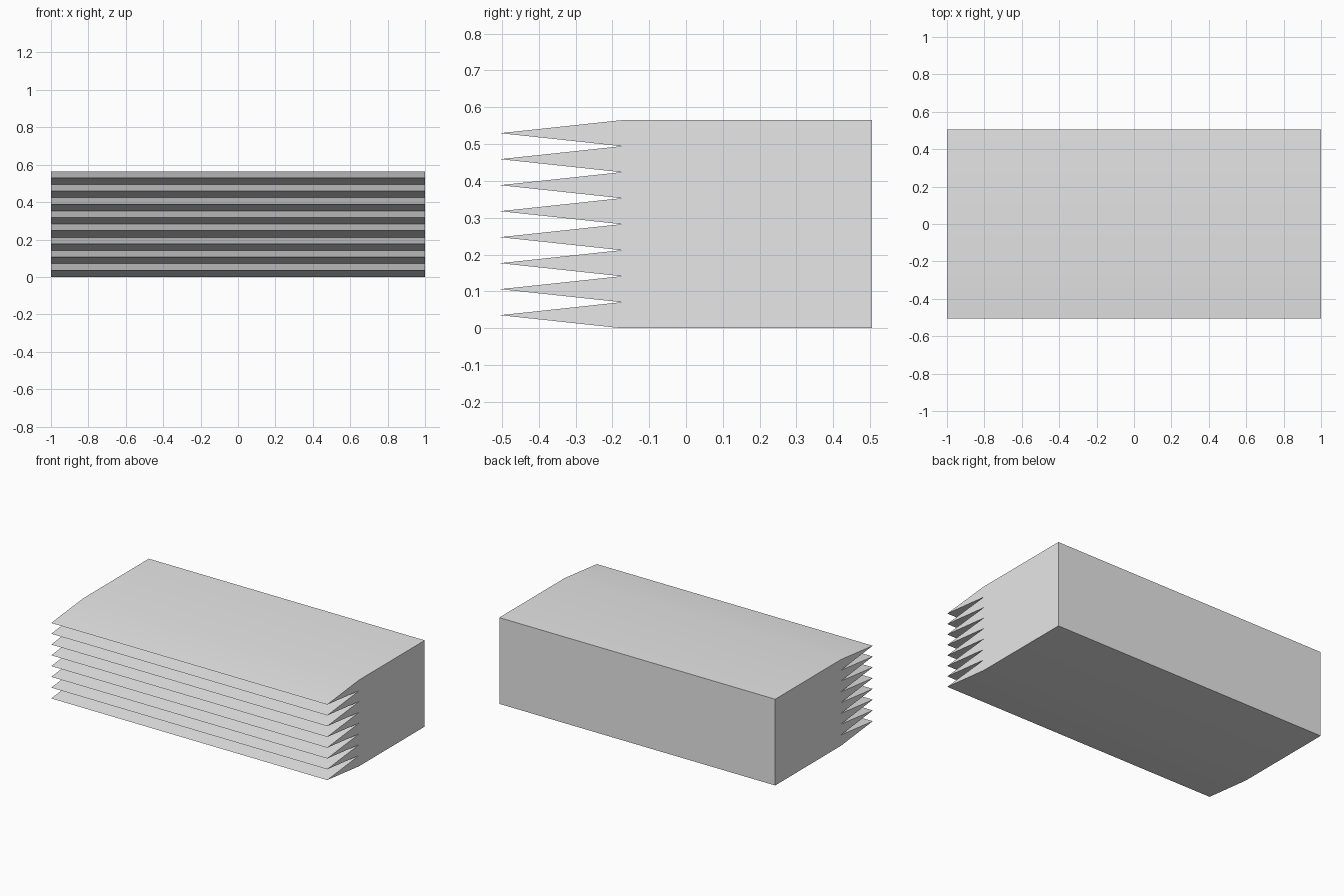
import bpy
import bmesh
import math

cube = bpy.data.objects.get("Cube")
if cube:
    bpy.data.objects.remove(cube, do_unlink=True)

WIDTH, HEIGHT = 2.0, 0.565
BACK, TIP, VALLEY = 0.505, -0.505, -0.175
TEETH = 8
PITCH = HEIGHT / TEETH

# Plain light grey
grey = bpy.data.materials.new("light_grey")
grey.use_nodes = True
colour = (0.8, 0.8, 0.8, 1.0)
grey.diffuse_color = colour
grey.node_tree.nodes["Principled BSDF"].inputs["Base Color"].default_value = colour

# Side profile: straight back, saw-toothed front
profile = [(BACK, HEIGHT), (BACK, 0.0), (VALLEY, 0.0)]
for i in range(TEETH):
    profile.append((TIP, (i + 0.5) * PITCH))
    profile.append((VALLEY, (i + 1) * PITCH))

# Extrude the profile across the width
bm = bmesh.new()
side = bm.faces.new([bm.verts.new((-WIDTH / 2, y, z)) for y, z in profile])
extruded = bmesh.ops.extrude_face_region(bm, geom=[side], use_keep_orig=True)
moved = [g for g in extruded["geom"] if isinstance(g, bmesh.types.BMVert)]
bmesh.ops.translate(bm, verts=moved, vec=(WIDTH, 0, 0))
bmesh.ops.recalc_face_normals(bm, faces=bm.faces)

mesh = bpy.data.meshes.new("toothed_block")
bm.to_mesh(mesh)
bm.free()
mesh.materials.append(grey)
block = bpy.data.objects.new("toothed_block", mesh)
bpy.context.collection.objects.link(block)

# Soft bend at the gentle tapers, crisp edges elsewhere
bpy.ops.object.select_all(action="DESELECT")
block.select_set(True)
bpy.context.view_layer.objects.active = block
bpy.ops.object.shade_smooth_by_angle(angle=math.radians(30))
